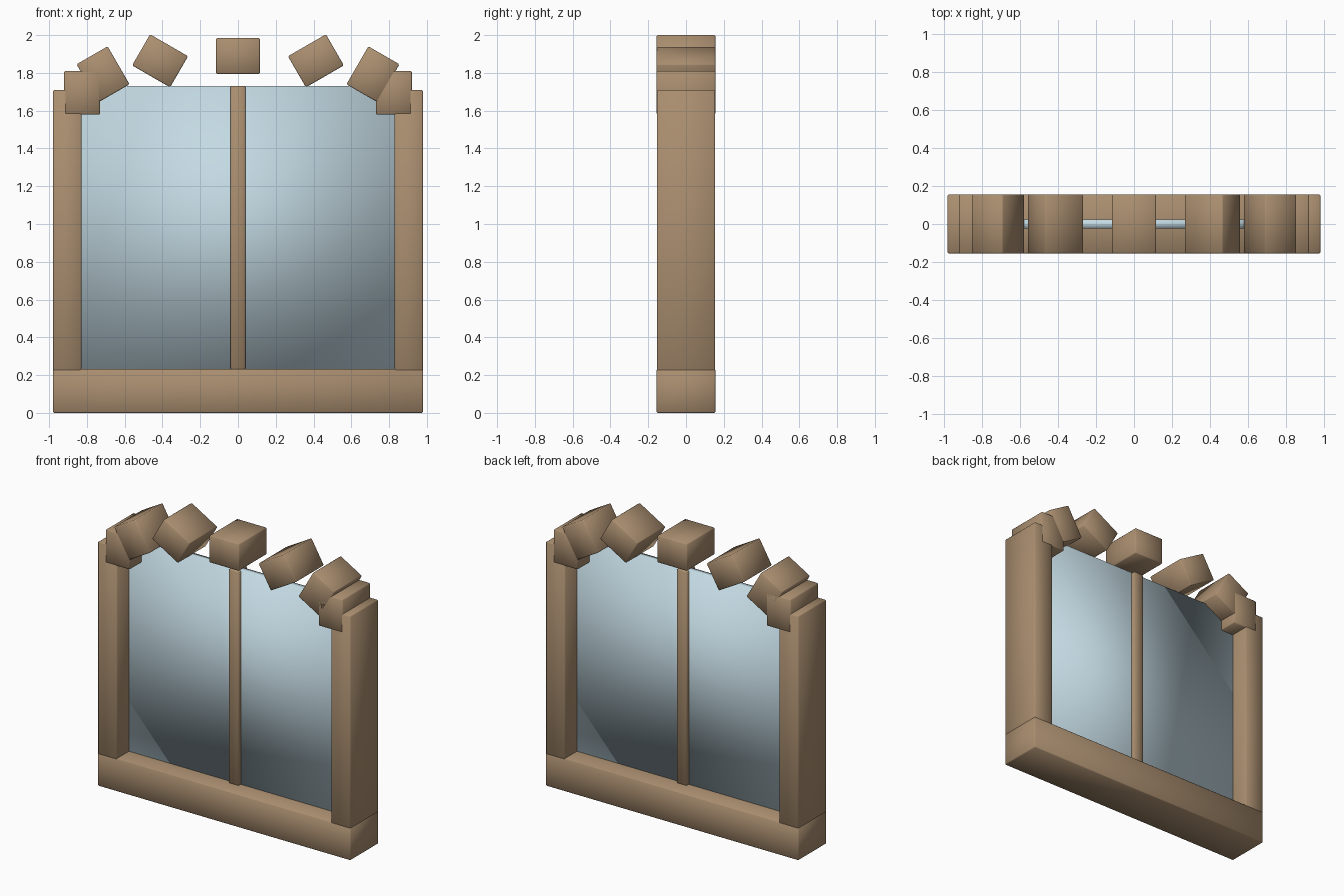
import bpy, math

if "Cube" in bpy.data.objects:
    bpy.data.objects.remove(bpy.data.objects["Cube"])

DEPTH = 0.31


def material(name, color):
    m = bpy.data.materials.new(name)
    m.diffuse_color = color
    m.use_nodes = True
    m.node_tree.nodes["Principled BSDF"].inputs["Base Color"].default_value = m.diffuse_color
    return m


wood = material("wood", (0.40, 0.27, 0.16, 1))
pane = material("pane", (0.55, 0.70, 0.77, 1))


def box(name, center, size, mat, tilt=0.0, bevel=0.006):
    """Smooth-shaded box with softened edges, tilted in the window plane."""
    bpy.ops.mesh.primitive_cube_add(size=1, location=center)
    ob = bpy.context.object
    ob.name = name
    ob.scale = size
    bpy.ops.object.transform_apply(location=False, rotation=False, scale=True)
    ob.rotation_euler.y = tilt
    if bevel:
        mod = ob.modifiers.new("soft_edges", 'BEVEL')
        mod.width = bevel
        mod.segments = 1
    bpy.ops.object.shade_smooth()
    ob.data.materials.append(mat)
    return ob


# Sill
box("sill", (0, 0, 0.116), (1.96, DEPTH, 0.232), wood)

# Side jambs, running down into the sill
for side, x in (("left", -0.904), ("right", 0.904)):
    box(side + "_jamb", (x, 0, 0.885), (0.15, DEPTH - 0.001, 1.65), wood)

# Glass and central mullion
box("glass", (0, 0, 0.98), (1.66, 0.045, 1.50), pane, bevel=0)
box("mullion", (0, 0, 0.98), (0.08, 0.10, 1.50), wood)

# Loose stepped arch: seven blocks spaced along a flat half ellipse
for i in range(7):
    a = math.radians(-90 + 30 * i)
    center = (0.825 * math.sin(a), 0, 1.695 + 0.195 * math.cos(a))
    box(f"arch_block_{i + 1}", center, (0.232, DEPTH, 0.19), wood, tilt=-a)
